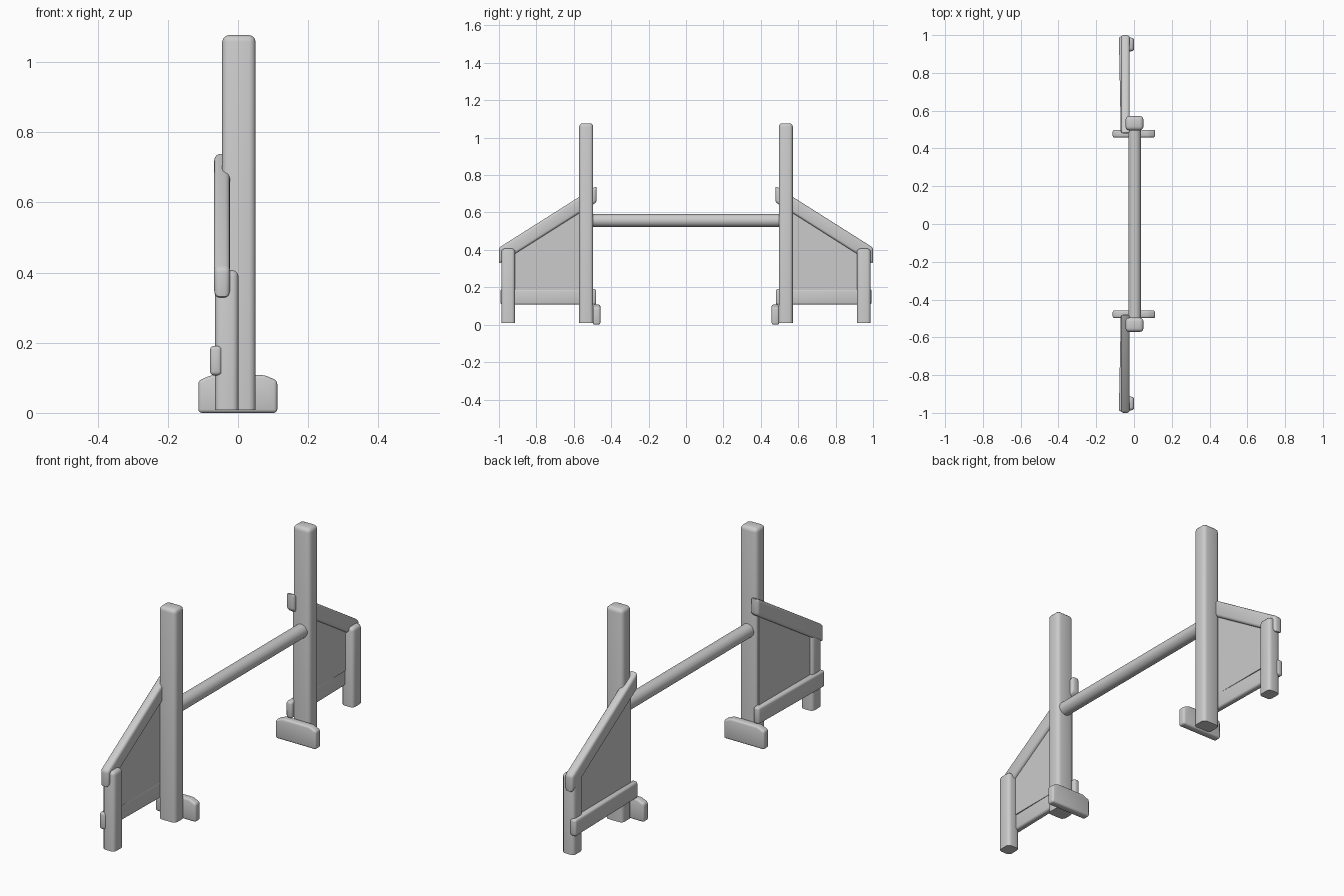
import bpy, bmesh, math
from mathutils import Matrix

if "Cube" in bpy.data.objects:
    bpy.data.objects.remove(bpy.data.objects["Cube"])


def finish(bm, name, mirror=True):
    bmesh.ops.recalc_face_normals(bm, faces=bm.faces)
    me = bpy.data.meshes.new(name)
    bm.to_mesh(me)
    bm.free()
    ob = bpy.data.objects.new(name, me)
    bpy.context.collection.objects.link(ob)
    if mirror:
        mod = ob.modifiers.new("Mirror", 'MIRROR')
        mod.use_axis = (False, True, False)
        mod.use_mirror_merge = False
    bpy.ops.object.select_all(action='DESELECT')
    ob.select_set(True)
    bpy.context.view_layer.objects.active = ob
    bpy.ops.object.shade_smooth_by_angle(angle=math.radians(40))
    return ob


def beam(name, inner, outer, bevel=0.0, flat_bottom=False):
    """Block between two ends, each end = (y, x_lo, x_hi, z_lo, z_hi)."""
    bm = bmesh.new()
    bmesh.ops.create_cube(bm, size=2)
    low = []
    for v in bm.verts:
        sx, sy, sz = (c > 0 for c in v.co)
        y, x0, x1, z0, z1 = outer if sy else inner
        v.co = (x1 if sx else x0, y, z1 if sz else z0)
        if not sz:
            low.append(v)
    if bevel:
        edges = [e for e in bm.edges
                 if not (flat_bottom and all(v in low for v in e.verts))]
        bmesh.ops.bevel(bm, geom=edges, offset=bevel, segments=3, profile=0.5,
                        affect='EDGES', clamp_overlap=True)
    return finish(bm, name)


# Tall uprights and short outer posts
beam("tall_upright", (0.496, -0.045, 0.05, 0.008, 1.077),
     (0.571, -0.045, 0.05, 0.008, 1.077), 0.019, True)
beam("short_post", (0.914, -0.065, 0.001, 0.008, 0.407),
     (0.987, -0.065, 0.001, 0.008, 0.407), 0.017, True)

# Wing rails: sloping top and level bottom
beam("sloping_rail", (0.478, -0.068, -0.023, 0.655, 0.742),
     (1.0, -0.068, -0.023, 0.325, 0.412), 0.013)
beam("bottom_rail", (0.480, -0.070, -0.037, 0.107, 0.191),
     (0.992, -0.080, -0.046, 0.107, 0.191), 0.011)

# Thin wing panels
beam("wing_panel", (0.51, -0.050, -0.040, 0.185, 0.68),
     (0.95, -0.050, -0.040, 0.185, 0.40))

# Feet with clipped upper corners
bm = bmesh.new()
profile = [(-0.113, 0.0), (0.112, 0.0), (0.112, 0.092), (0.075, 0.108),
           (-0.075, 0.108), (-0.113, 0.092)]
face = bm.faces.new([bm.verts.new((x, 0.458, z)) for x, z in profile])
ext = bmesh.ops.extrude_face_region(bm, geom=[face])
for g in ext["geom"]:
    if isinstance(g, bmesh.types.BMVert):
        g.co.y = 0.498
bmesh.ops.recalc_face_normals(bm, faces=bm.faces)
bmesh.ops.bevel(bm, geom=bm.edges[:], offset=0.010, segments=3, profile=0.5,
                affect='EDGES', clamp_overlap=True)
finish(bm, "foot")

# Round jump pole
bm = bmesh.new()
bmesh.ops.create_cone(bm, cap_ends=True, segments=32, radius1=0.034,
                      radius2=0.034, depth=1.02,
                      matrix=Matrix.Translation((0.004, 0, 0.557))
                      @ Matrix.Rotation(math.pi / 2, 4, 'X'))
finish(bm, "jump_pole", mirror=False)
